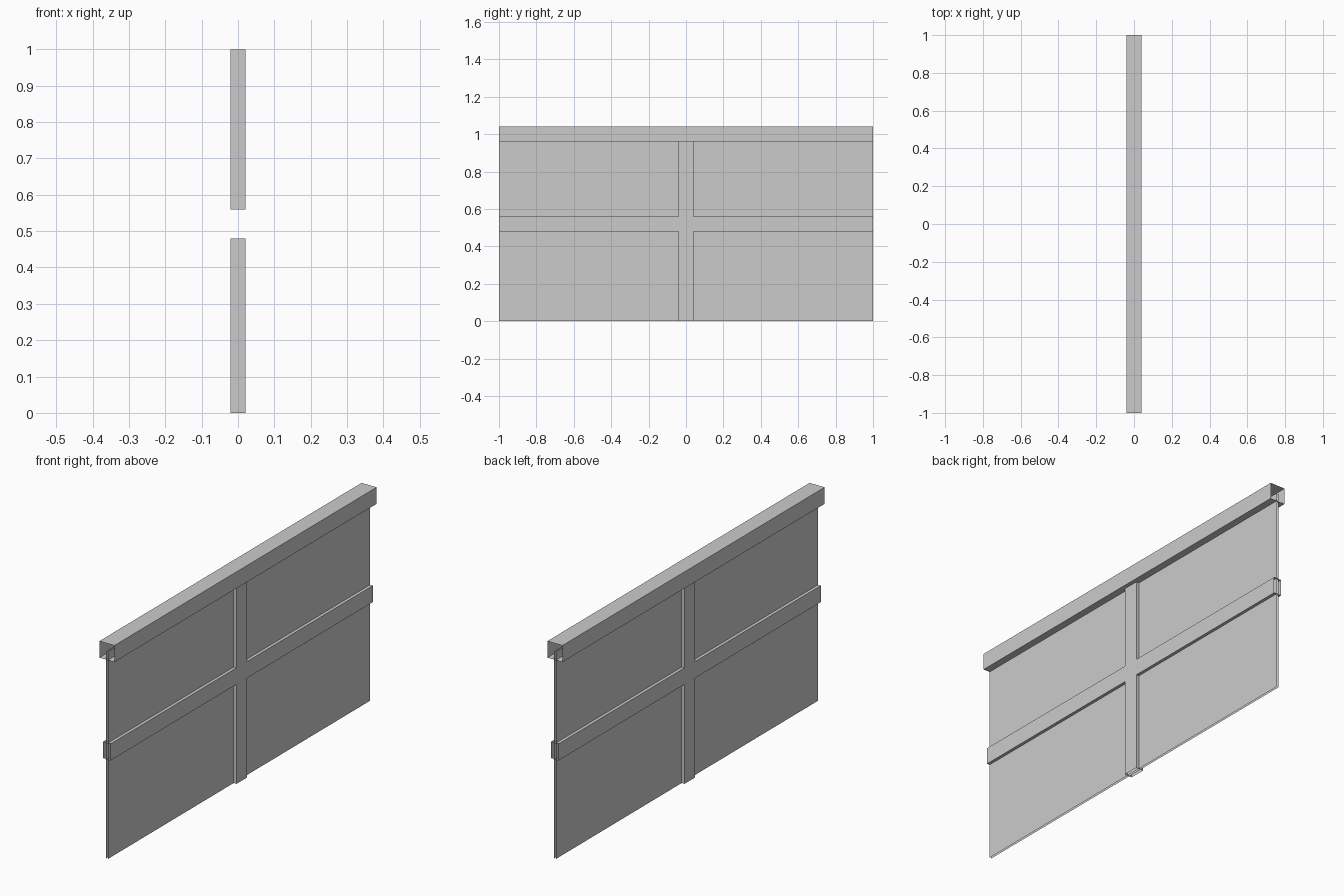
import bpy, bmesh

cube = bpy.data.objects.get("Cube")
if cube:
    bpy.data.objects.remove(cube, do_unlink=True)

grey = bpy.data.materials.new("light_grey")
grey.use_nodes = True
colour = (0.6, 0.6, 0.6, 1)
grey.diffuse_color = colour
grey.node_tree.nodes["Principled BSDF"].inputs["Base Color"].default_value = colour

HALF = 1.0      # half length of the fence
TOP = 1.0       # height of panel and post


def hollow_prism(name, outline, half_x, is_open):
    """Extrude a (y, z) outline along x, leaving off side walls where is_open(midpoint)."""
    bm = bmesh.new()
    face = bm.faces.new([bm.verts.new((-half_x, y, z)) for y, z in outline])
    extruded = bmesh.ops.extrude_face_region(bm, geom=[face], use_keep_orig=True)
    for v in extruded["geom"]:
        if isinstance(v, bmesh.types.BMVert):
            v.co.x = half_x
    bmesh.ops.recalc_face_normals(bm, faces=bm.faces)
    ends = [f for f in bm.faces
            if abs(f.normal.x) < 0.5 and is_open(f.calc_center_median())]
    bmesh.ops.delete(bm, geom=ends, context="FACES")
    mesh = bpy.data.meshes.new(name)
    bm.to_mesh(mesh)
    bm.free()
    mesh.materials.append(grey)
    obj = bpy.data.objects.new(name, mesh)
    bpy.context.collection.objects.link(obj)
    return obj


def rectangle(z0, z1):
    return [(-HALF, z0), (HALF, z0), (HALF, z1), (-HALF, z1)]


def at_side(c):
    return abs(c.y) > HALF - 0.001


def at_any_end(c):
    return at_side(c) or c.z < 0.001 or c.z > TOP - 0.001


# Thin sheet, open all round
hollow_prism("panel", rectangle(0, TOP), 0.005, at_any_end)

# Middle rail and centre post joined as one cross, open at its four ends
w, low, high = 0.04, 0.48, 0.56
cross = [(-w, 0), (w, 0), (w, low), (HALF, low), (HALF, high), (w, high),
         (w, TOP), (-w, TOP), (-w, high), (-HALF, high), (-HALF, low), (-w, low)]
hollow_prism("cross_rail_and_post", cross, 0.02, at_any_end)

# Square top rail, open at both ends
hollow_prism("top_rail", rectangle(TOP - w, TOP + w), w, at_side)
